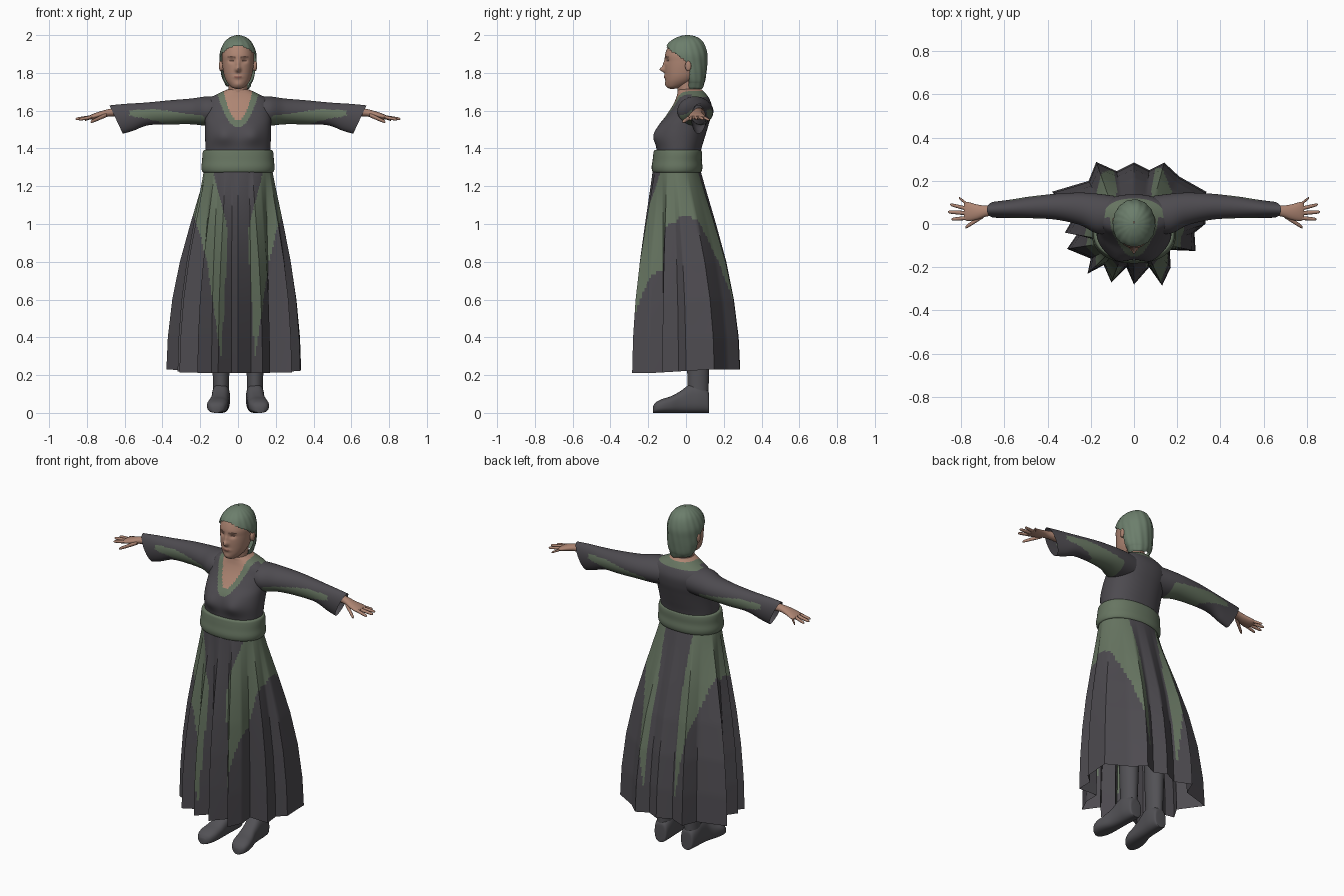
import bpy, bmesh, math
from math import sin, cos, pi, exp

if "Cube" in bpy.data.objects:
    bpy.data.objects.remove(bpy.data.objects["Cube"])


def material(name, r, g, b):
    m = bpy.data.materials.new(name)
    m.diffuse_color = (r, g, b, 1)
    m.use_nodes = True
    m.node_tree.nodes["Principled BSDF"].inputs["Base Color"].default_value = m.diffuse_color
    return m


CLOTH = material("charcoal cloth", 0.075, 0.07, 0.08)
GREEN = material("sage cloth", 0.135, 0.178, 0.12)
SKIN = material("skin", 0.42, 0.235, 0.17)
HAIR = material("sage hair", 0.15, 0.21, 0.15)
BOOT = material("boot leather", 0.085, 0.083, 0.092)
BROW = material("brow brown", 0.11, 0.06, 0.045)
LIPS = material("lips", 0.3, 0.13, 0.1)


def lerp(table, x):
    """Piecewise linear lookup in ascending (x, value) pairs."""
    if x <= table[0][0]:
        return table[0][1]
    for (a, u), (b, v) in zip(table, table[1:]):
        if x <= b:
            return u + (v - u) * (x - a) / (b - a)
    return table[-1][1]


def smooth(rows, k):
    """Catmull-Rom subdivision of section rows."""
    out = []
    for i in range(len(rows) - 1):
        p0, p1, p2 = rows[max(i - 1, 0)], rows[i], rows[i + 1]
        p3 = rows[min(i + 2, len(rows) - 1)]
        for s in range(k):
            t = s / k
            out.append([0.5 * (2 * b + (c - a) * t + (2 * a - 5 * b + 4 * c - d) * t * t
                               + (3 * b - a - 3 * c + d) * t ** 3)
                        for a, b, c, d in zip(p0, p1, p2, p3)])
    return out + [list(rows[-1])]


def loft(name, rings, mats, rule=None, keep=None, caps=True):
    """Skin closed rings; rule(centre, fraction) picks the material, keep() drops faces."""
    n = len(rings[0])
    bm = bmesh.new()
    vs = [[bm.verts.new(p) for p in r] for r in rings]
    for a, b in zip(vs, vs[1:]):
        for j in range(n):
            k = (j + 1) % n
            f = bm.faces.new((a[j], a[k], b[k], b[j]))
            c = f.calc_center_median()
            if keep and not keep(c):
                bm.faces.remove(f)
            elif rule:
                f.material_index = rule(c, (j + 0.5) / n)
    if caps:
        bm.faces.new(vs[0])
        bm.faces.new(vs[-1])
    bmesh.ops.delete(bm, geom=[v for v in bm.verts if not v.link_faces], context='VERTS')
    bmesh.ops.recalc_face_normals(bm, faces=bm.faces)
    me = bpy.data.meshes.new(name)
    bm.to_mesh(me)
    bm.free()
    for m in mats:
        me.materials.append(m)
    ob = bpy.data.objects.new(name, me)
    bpy.context.collection.objects.link(ob)
    return ob


def spow(v, p):
    return math.copysign(abs(v) ** (2 / p), v)


def upright(rows, n, p=2.0, k=6, deform=None):
    """Horizontal oval rings from rows (z, half width, front y, back y)."""
    rings = []
    for z, rx, yf, yb in smooth(rows, k):
        r = [(rx * spow(cos(2 * pi * j / n), p),
              (yf + yb) / 2 + (yb - yf) / 2 * spow(sin(2 * pi * j / n), p), z) for j in range(n)]
        rings.append([deform(*q) for q in r] if deform else r)
    return rings


def sideways(rows, n, side, k=6):
    """Rings along x from rows (x, y, z, half depth, half height, slant)."""
    return [[(side * (x + sl * rz * sin(2 * pi * j / n)), y + ry * cos(2 * pi * j / n),
              z + rz * sin(2 * pi * j / n)) for j in range(n)]
            for x, y, z, ry, rz, sl in smooth(rows, k)]


# Skirt: oval waist blended into a pleated hem outline
HEM = [(.335, .15), (.21, .22), (.14, .285), (.07, .25), (0, .285), (-.08, .245), (-.175, .288),
       (-.21, .2), (-.38, .15), (-.28, .03), (-.32, -.04), (-.265, -.05), (-.31, -.115),
       (-.2, -.16), (-.215, -.23), (-.14, -.19), (-.105, -.27), (-.035, -.2), (0, -.28),
       (.07, -.2), (.13, -.285), (.17, -.2), (.165, -.12), (.285, -.125), (.28, -.04), (.33, 0)]
FLARE = [(.21, 1), (.4, .96), (.6, .85), (.8, .66), (1, .4), (1.2, .12), (1.29, 0)]
hem = []
for (x0, y0), (x1, y1) in zip(HEM, HEM[1:] + HEM[:1]):
    hem += [(x0 + (x1 - x0) * t / 7, y0 + (y1 - y0) * t / 7) for t in range(7)]
skirt_rings = []
for i in range(61):
    v = i / 60
    ring = []
    for x, y in hem:
        a = math.atan2(y, x)
        wx, wy = .18 * cos(a), -.05 + .125 * sin(a)
        z = 1.29 - v * (1.08 - .02 * max(0, min(1, (y + .2) * 3)))
        f = lerp(FLARE, z)
        ring.append((wx + (x - wx) * f, wy + (y - wy) * f, z))
    skirt_rings.append(ring)
INNER_FRONT = [(.3, .088), (.9, .055), (1.0, .06), (1.27, .13)]
INNER_BACK = [(.35, .1), (1.0, .08), (1.27, .09)]
OUTER = [(.3, .092), (.6, .135), (.8, .165), (.95, .2), (1.05, .235), (1.1, .27), (1.13, .4)]


def skirt_rule(c, _):
    inner = lerp(INNER_FRONT if c.y < 0 else INNER_BACK, c.z)
    return int(c.z > .3 and inner < abs(c.x) < lerp(OUTER, c.z))


loft("skirt", skirt_rings, [CLOTH, GREEN], skirt_rule, caps=False)

# Sash
loft("sash", upright([(1.275, .17, -.16, .065), (1.275, .187, -.176, .08), (1.30, .194, -.182, .087),
                      (1.335, .19, -.177, .084), (1.37, .188, -.173, .085), (1.39, .182, -.168, .08),
                      (1.392, .165, -.15, .06)], 64, 2.2, 4), [GREEN])


# Bodice with neckline trim and bare chest
def bust(x, y, z):
    if y < -.02:
        y -= .02 * exp(-((abs(x) - .08) / .05) ** 2 - ((z - 1.47) / .05) ** 2)
    return x, y, z


def bodice_rule(c, _):
    if c.y < .03:
        if c.z > 1.548 + 26 * c.x ** 2:
            return 2
        return int(c.z > 1.51 + 15 * c.x ** 2)
    return 2 if c.z > 1.703 else int(c.z > 1.672)


loft("bodice", upright([(1.34, .168, -.15, .07), (1.4, .172, -.157, .082), (1.46, .174, -.163, .1),
                        (1.52, .175, -.145, .118), (1.57, .178, -.108, .132), (1.62, .178, -.075, .137),
                        (1.66, .16, -.055, .125), (1.69, .105, -.046, .105), (1.71, .062, -.042, .085),
                        (1.715, .045, -.03, .07)], 144, 2.2, 8, bust),
     [CLOTH, GREEN, SKIN], bodice_rule)

# Neck
loft("neck", upright([(1.64, .056, -.04, .08), (1.70, .051, -.045, .07), (1.79, .05, -.05, .06)], 32),
     [SKIN])


# Head with nose, eye sockets, brows and lips
def features(x, y, z):
    if y < -.04:
        y -= .026 * exp(-(x / .013) ** 2 - ((z - 1.818) / .014) ** 2)
        y -= .010 * exp(-(x / .011) ** 2 - ((z - 1.845) / .022) ** 2)
        y += .010 * exp(-((abs(x) - .034) / .016) ** 2 - ((z - 1.865) / .012) ** 2)
        y -= .007 * exp(-(x / .024) ** 2 - ((z - 1.779) / .01) ** 2)
        y -= .005 * exp(-(x / .02) ** 2 - ((z - 1.738) / .014) ** 2)
    return x, y, z


def face_rule(c, _):
    ax = abs(c.x)
    if c.y < -.04:
        if ((ax - .034) / .015) ** 2 + ((c.z - 1.865) / .0045) ** 2 < 1:
            return 1
        if .014 < ax < .055 and abs(c.z - 1.886 + abs(ax - .036) * .2) < .003:
            return 1
        if (ax / .023) ** 2 + ((c.z - 1.779) / .0065) ** 2 < 1:
            return 2
    return 0


loft("head", upright([(1.716, .012, -.085, -.06), (1.725, .036, -.1, -.02), (1.75, .058, -.108, .03),
                      (1.78, .072, -.11, .06), (1.82, .08, -.112, .08), (1.86, .084, -.111, .09),
                      (1.90, .084, -.11, .095), (1.95, .07, -.088, .085), (1.98, .04, -.05, .055),
                      (1.985, .01, -.01, .02)], 128, 2.1, 9, features),
     [SKIN, BROW, LIPS], face_rule)

# Hair shell, open around the face
HAIRLINE = [(1.74, .015), (1.80, .02), (1.86, .0), (1.89, -.04), (1.92, -.085), (1.945, -.105), (1.96, -.2)]


def wavy(x, y, z):
    s = 1 + .012 * sin(16 * math.atan2(y, x) + 25 * z)
    return x * s, y * s, z - (.008 * (1 + sin(40 * x)) if z < 1.74 else 0)


loft("hair", upright([(1.73, .058, 0, .088), (1.755, .077, -.02, .1), (1.80, .09, -.06, .107),
                      (1.85, .096, -.1, .112), (1.90, .097, -.117, .113), (1.95, .08, -.1, .099),
                      (1.98, .055, -.065, .075), (1.996, .024, -.025, .04), (2.0, .003, .005, .011)],
                     96, 2, 6, wavy),
     [HAIR], keep=lambda c: c.y > lerp(HAIRLINE, c.z), caps=False)

# Sleeves, arms, hands, ears, legs and boots, once per side
SLEEVE = [(.09, .045, 1.6, .085, .075, 0), (.17, .048, 1.598, .092, .077, 0),
          (.25, .07, 1.596, .075, .068, 0), (.36, .08, 1.591, .06, .064, 0),
          (.48, .077, 1.583, .05, .06, .1), (.575, .07, 1.565, .042, .071, .3),
          (.645, .066, 1.553, .037, .075, .47)]
FINGERS = [(.77, .09, .81, .122, 1.55, .007), (.77, .07, .85, .09, 1.556, .0085),
           (.77, .05, .86, .056, 1.556, .009), (.77, .028, .843, .022, 1.553, .0085),
           (.695, .04, .78, -.016, 1.54, .0105)]
FOOT = [(.122, .088, .028, .09), (.115, .088, .04, .12), (.07, .09, .048, .15), (.02, .092, .047, .15),
        (-.03, .096, .047, .115), (-.08, .104, .053, .088), (-.125, .11, .054, .074),
        (-.16, .114, .042, .056), (-.175, .115, .02, .035)]


def sleeve_rule(c, frac):
    x, t = abs(c.x), sin(2 * pi * frac)
    low = lerp([(.36, -1.1), (.45, -.6), (.57, .1)], x)
    high = lerp([(.18, -.35), (.3, -.1), (.45, .4), (.57, .45)], x)
    return int(.18 < x < .575 and low < t < high)


for side, label in ((1, "left"), (-1, "right")):
    loft(label + "_sleeve", sideways(SLEEVE, 64, side, 10), [CLOTH, GREEN], sleeve_rule, caps=False)
    loft(label + "_hand", sideways([(.46, .077, 1.585, .03, .03, 0), (.62, .067, 1.592, .026, .024, 0),
                                    (.68, .06, 1.589, .025, .02, 0), (.73, .055, 1.578, .036, .018, 0),
                                    (.77, .058, 1.568, .044, .014, 0), (.787, .058, 1.564, .036, .009, 0)],
                                   24, side), [SKIN])
    for i, (x0, y0, x1, y1, z1, r) in enumerate(FINGERS):
        z0 = 1.567 if i < 4 else 1.578
        rows = [(x0 + (x1 - x0) * t, y0 + (y1 - y0) * t, z0 + (z1 - z0) * t, r * w, r * w, 0)
                for t, w in ((0, 1.1), (.5, 1), (.9, .8), (1, .3))]
        loft(label + ("_finger_%d" % (i + 1) if i < 4 else "_thumb"), sideways(rows, 12, side, 3), [SKIN])
    ear = [(.078, .008, 1.835, .012, .02, 0), (.094, .012, 1.837, .016, .027, 0),
           (.1, .014, 1.838, .008, .016, 0)]
    loft(label + "_ear", sideways(ear, 20, side, 3), [SKIN])
    leg = upright([(.06, .043, .01, .118), (.14, .042, .008, .12), (.28, .047, .005, .124),
                   (.45, .055, 0, .125), (.8, .07, -.05, .09), (1.15, .07, -.1, .04)], 32)
    loft(label + "_leg", [[(side * (x + .09), y, z) for x, y, z in r] for r in leg], [BOOT])
    foot = [[(side * (xc + hw * spow(cos(2 * pi * j / 32), 2.6)), y,
              h / 2 + h / 2 * spow(sin(2 * pi * j / 32), 2.6)) for j in range(32)]
            for y, xc, hw, h in smooth(FOOT, 4)]
    loft(label + "_boot", foot, [BOOT])

# Smooth shading with crisp pleats and rims
bpy.ops.object.select_all(action='SELECT')
bpy.context.view_layer.objects.active = bpy.data.objects["skirt"]
bpy.ops.object.shade_smooth_by_angle(angle=math.radians(45))
